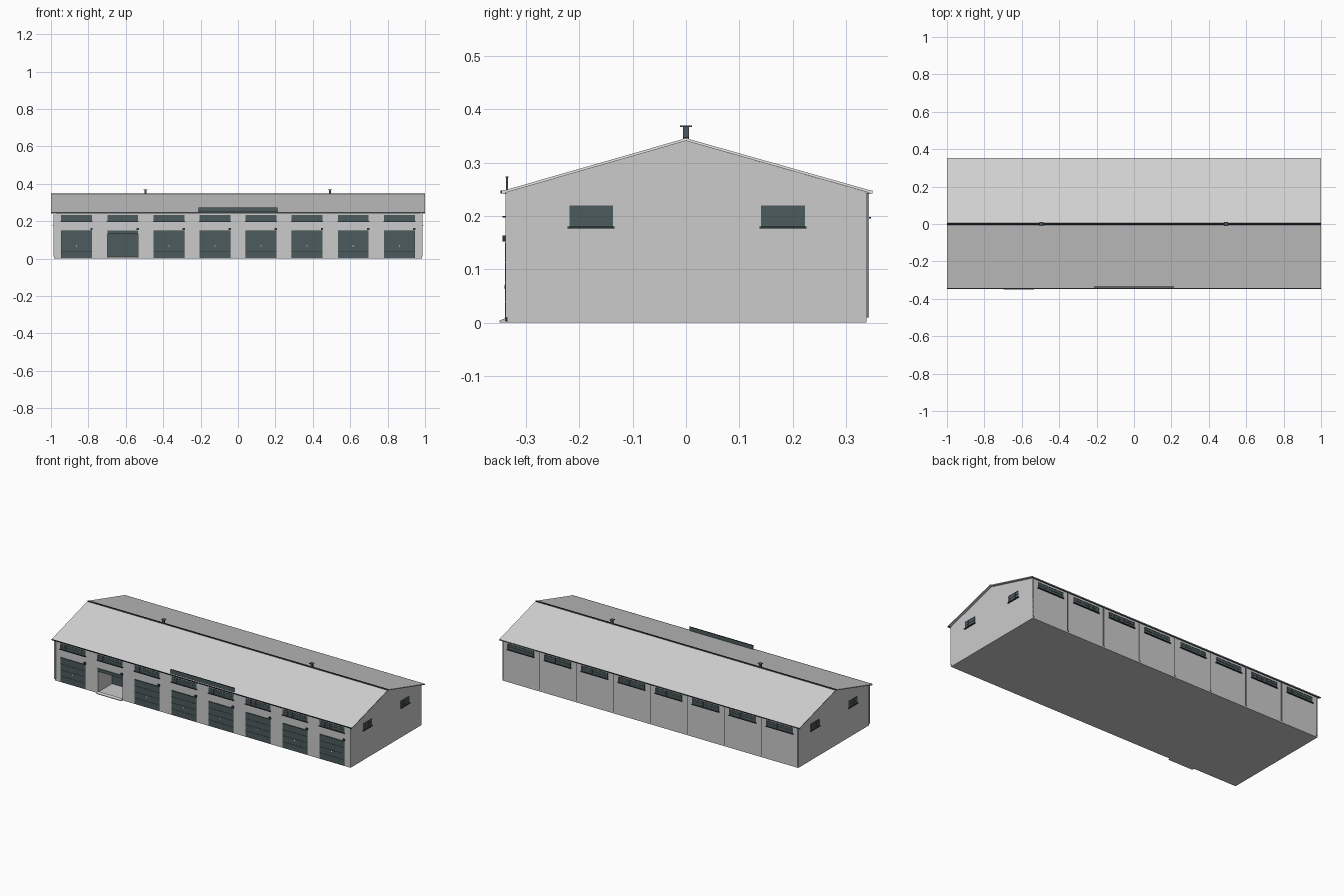
import bpy, bmesh, math
from mathutils import Matrix

if "Cube" in bpy.data.objects:
    bpy.data.objects.remove(bpy.data.objects["Cube"])


def material(name, rgb):
    m = bpy.data.materials.new(name)
    m.diffuse_color = (*rgb, 1)
    m.use_nodes = True
    m.node_tree.nodes["Principled BSDF"].inputs["Base Color"].default_value = m.diffuse_color
    return m


WALL = material("wall_grey", (0.60, 0.60, 0.60))
ROOF = material("roof_grey", (0.66, 0.66, 0.66))
TRIM = material("white_trim", (0.85, 0.85, 0.85))
SLATE = material("slate", (0.075, 0.105, 0.11))
DARK = material("dark_metal", (0.025, 0.035, 0.038))


def finish(name, bm, mat):
    bmesh.ops.recalc_face_normals(bm, faces=bm.faces)
    me = bpy.data.meshes.new(name)
    bm.to_mesh(me)
    bm.free()
    me.materials.append(mat)
    ob = bpy.data.objects.new(name, me)
    bpy.context.collection.objects.link(ob)
    return ob


def boxes(name, mat, *bounds):
    """One object from (x0, x1, y0, y1, z0, z1) boxes."""
    bm = bmesh.new()
    for x0, x1, y0, y1, z0, z1 in bounds:
        bmesh.ops.create_cube(bm, size=1, matrix=Matrix.Translation(
            ((x0 + x1) / 2, (y0 + y1) / 2, (z0 + z1) / 2))
            @ Matrix.Diagonal((x1 - x0, y1 - y0, z1 - z0, 1)))
    return finish(name, bm, mat)


def extrude_x(name, mat, profile, x0, x1):
    """Extrude a (y, z) profile along x."""
    bm = bmesh.new()
    f = bm.faces.new([bm.verts.new((x0, y, z)) for y, z in profile])
    r = bmesh.ops.extrude_face_region(bm, geom=[f])
    bmesh.ops.translate(bm, vec=(x1 - x0, 0, 0),
                        verts=[v for v in r["geom"] if isinstance(v, bmesh.types.BMVert)])
    return finish(name, bm, mat)


BAY = 0.2465
CENTRES = [(i - 3.5) * BAY for i in range(8)]
OPEN = 1                       # index of the open bay
HW = 0.0825                    # half width of doors and long windows
XW, YF, YB = 0.985, -0.336, 0.339
EAVE, RIDGE = 0.245, 0.341

# Building body with one open bay cut into it
body = extrude_x("building_body", WALL,
                 [(YF, 0), (YB, 0), (YB, EAVE), (0, RIDGE), (YF, EAVE)], -XW, XW)
ox = CENTRES[OPEN]
cutter = boxes("bay_cutter", WALL, (ox - HW, ox + HW, -0.4, YF + 0.14, 0.004, 0.15))
cutter.hide_render = True
cutter.hide_viewport = True
mod = body.modifiers.new("open_bay", "BOOLEAN")
mod.operation, mod.solver, mod.object = "DIFFERENCE", "EXACT", cutter

# Open bay: dark rear wall, rolled door edge, threshold ramp
boxes("open_bay_rear", SLATE, (ox - HW, ox + HW, YF + 0.135, YF + 0.1399, 0.0045, 0.1495))
boxes("rolled_door", SLATE, (ox - HW, ox + HW, YF - 0.004, YF + 0.006, 0.132, 0.15))
extrude_x("threshold_ramp", WALL,
          [(-0.35, 0.0), (YF + 0.002, 0.0), (YF + 0.002, 0.01), (-0.35, 0.004)],
          ox - HW, ox + HW)

# Roof slabs with white gable trim
roof = [(-0.345, 0.242), (0, 0.341), (0.35, 0.242), (0.35, 0.247), (0, 0.346), (-0.345, 0.247)]
extrude_x("roof", ROOF, roof, -0.997, 0.997)
for s, side in ((-1, "left"), (1, "right")):
    extrude_x("gable_trim_" + side, TRIM, roof, s * 0.997, s)

# Ridge cap and gutters
extrude_x("ridge_cap", DARK,
          [(-0.006, 0.3445), (0.006, 0.3445), (0.004, 0.348), (-0.004, 0.348)], -1, 1)
boxes("front_gutter", DARK, (-1, 1, -0.348, -0.338, 0.2425, 0.2475))
boxes("back_gutter", DARK, (-1, 1, 0.341, 0.35, 0.2425, 0.2475))

# Roof vents
for i, x in enumerate((-0.495, 0.492)):
    boxes(f"roof_vent_{i}", SLATE,
          (x - 0.006, x + 0.006, -0.006, 0.006, 0.338, 0.368),
          (x - 0.011, x + 0.011, -0.011, 0.011, 0.367, 0.370))

# Closed doors: stacked panels on a dark backing, with handle and wall lamp
for i, x in enumerate(CENTRES):
    if i != OPEN:
        boxes(f"door_backing_{i}", DARK, (x - HW, x + HW, YF - 0.002, YF + 0.002, 0.002, 0.15))
        boxes(f"door_panels_{i}", SLATE, *[
            (x - HW + 0.001, x + HW - 0.001, YF - 0.004, YF - 0.001,
             0.003 + k * 0.0365, 0.0385 + k * 0.0365) for k in range(4)])
        boxes(f"door_handle_{i}", TRIM, (x - 0.003, x + 0.003, YF - 0.006, YF - 0.003, 0.064, 0.07))
    boxes(f"wall_lamp_{i}", DARK, (x + 0.073, x + 0.086, YF - 0.008, YF, 0.152, 0.163))


def window(name, u, hu, z0, z1, axis, wall, s, panes):
    """Glazed strip on a wall; axis is the wall normal, s its sign."""
    def part(u0, u1, depth, a, b):
        d = sorted((wall - s * 0.002, wall + s * depth))
        return (u0, u1, *d, a, b) if axis == "y" else (*d, u0, u1, a, b)
    boxes(name + "_glass", SLATE, part(u - hu, u + hu, 0.001, z0, z1))
    t = 0.0016
    bars = [part(u - hu, u + hu, 0.0025, z - t / 2, z + t / 2)
            for z in (z0 + t / 2, (z0 + z1) / 2, z1 - t / 2)]
    for k in range(panes + 1):
        c = u - hu + t / 2 + (2 * hu - t) * k / panes
        bars.append(part(c - t / 2, c + t / 2, 0.0025, z0, z1))
    boxes(name + "_frame", SLATE, *bars)
    boxes(name + "_sill", DARK, part(u - hu - 0.003, u + hu + 0.003, 0.008, z0 - 0.003, z0))


# Long windows under both eaves, paired windows in each gable
for i, x in enumerate(CENTRES):
    window(f"front_window_{i}", x, HW, 0.2, 0.232, "y", YF, -1, 5)
    window(f"back_window_{i}", x, HW + 0.005, 0.198, 0.232, "y", YB, 1, 5)
for s, side in ((-1, "left"), (1, "right")):
    for c in (-0.178, 0.182):
        window(f"{side}_gable_window", c, 0.041, 0.18, 0.22, "x", s * XW, s, 3)

# Back wall ribs: dark joint with a pale cover strip
for i in range(9):
    x = (i - 4) * BAY
    x = max(-XW + 0.005, min(XW - 0.005, x))
    boxes(f"back_joint_{i}", DARK, (x - 0.005, x + 0.005, YB - 0.002, YB + 0.002, 0.01, 0.243))
    boxes(f"back_rib_{i}", WALL, (x - 0.0035, x + 0.0035, YB, YB + 0.004, 0.01, 0.243))

# Front corner strips
for s, side in ((-1, "left"), (1, "right")):
    a, b = sorted((s * (XW - 0.008), s * (XW + 0.002)))
    boxes("front_corner_" + side, WALL, (a, b, YF - 0.003, YF + 0.005, 0.01, 0.243))

# Sign board standing on the front eave
boxes("sign_board", SLATE, (-0.212, 0.212, -0.338, -0.334, 0.248, 0.273))
boxes("sign_edge", DARK, (-0.213, 0.213, -0.3385, -0.3335, 0.272, 0.274))
